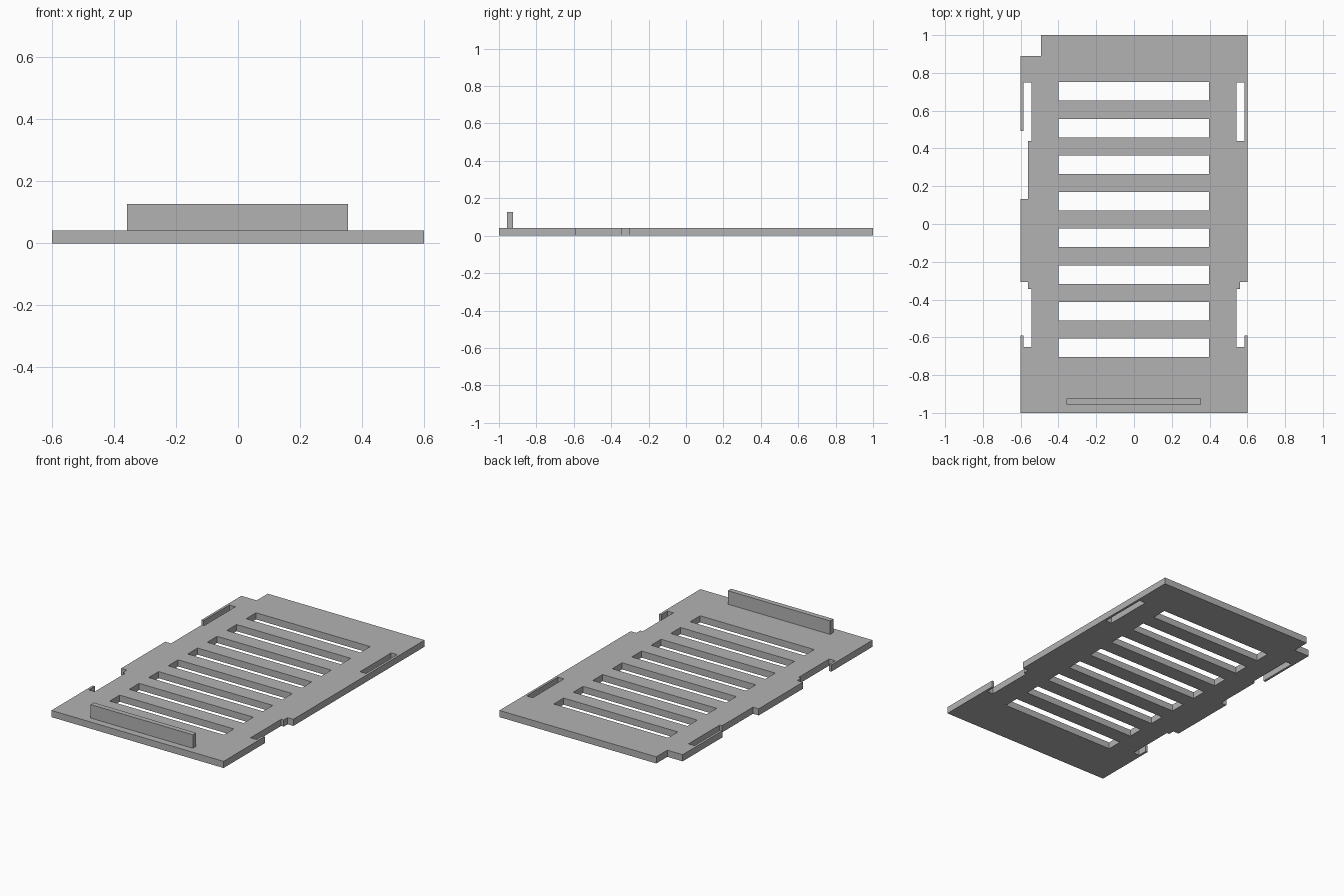
import bpy
import bmesh
from mathutils import Vector

default_cube = bpy.data.objects.get("Cube")
if default_cube:
    bpy.data.objects.remove(default_cube, do_unlink=True)

THICK = 0.042
EDGE, LIP, STEP, INNER = 0.6, 0.585, 0.56, 0.543

grey = bpy.data.materials.new("plain grey")
colour = (0.45, 0.45, 0.45, 1.0)
grey.diffuse_color = colour
grey.use_nodes = True
grey.node_tree.nodes["Principled BSDF"].inputs["Base Color"].default_value = colour


def rectangle(x0, x1, y0, y1):
    return [(x0, y0), (x1, y0), (x1, y1), (x0, y1)]


def slab(name, loops, z0, z1):
    """Extrude an outline, with any further loops as holes."""
    bm = bmesh.new()
    edges = []
    for loop in loops:
        verts = [bm.verts.new((x, y, z0)) for x, y in loop]
        edges += [bm.edges.new((a, b)) for a, b in zip(verts, verts[1:] + verts[:1])]
    bmesh.ops.triangle_fill(bm, edges=edges, use_beauty=True, normal=(0, 0, 1))
    result = bmesh.ops.extrude_face_region(bm, geom=bm.faces[:])
    top = [v for v in result["geom"] if isinstance(v, bmesh.types.BMVert)]
    bmesh.ops.translate(bm, verts=top, vec=Vector((0, 0, z1 - z0)))
    bmesh.ops.recalc_face_normals(bm, faces=bm.faces[:])
    mesh = bpy.data.meshes.new(name)
    bm.to_mesh(mesh)
    bm.free()
    mesh.materials.append(grey)
    obj = bpy.data.objects.new(name, mesh)
    bpy.context.collection.objects.link(obj)
    return obj


# Front half of each side: straight edge, clip recess with a thin hook, corner
side = [(EDGE, -0.306), (STEP, -0.306), (STEP, -0.345), (INNER, -0.345),
        (INNER, -0.65), (LIP, -0.65), (LIP, -0.59), (EDGE, -0.59), (EDGE, -1)]
mirrored = [(-x, y) for x, y in reversed(side)]

# Back half of the right side: shallow recess, open clip arm, corner notch
right_back = [(-EDGE, 0.133), (-STEP, 0.133), (-STEP, 0.44), (-INNER, 0.44),
              (-INNER, 0.75), (-LIP, 0.75), (-LIP, 0.493), (-EDGE, 0.493),
              (-EDGE, 0.89), (-0.493, 0.89), (-0.493, 1), (EDGE, 1)]
outline = side + mirrored + right_back

# Row of vent slots and the closed clip slot on the left
vents = []
for i in range(8):
    top = 0.751 - i * 0.194
    vents.append(rectangle(-0.4, 0.396, top - 0.098, top))
clip_slot = rectangle(INNER, LIP, 0.44, 0.75)

slab("vented_plate", [outline, clip_slot] + vents, 0, THICK)

# Upright grip near the front edge
slab("grip_ridge", [rectangle(-0.358, 0.355, -0.956, -0.924)], THICK, 0.127)
